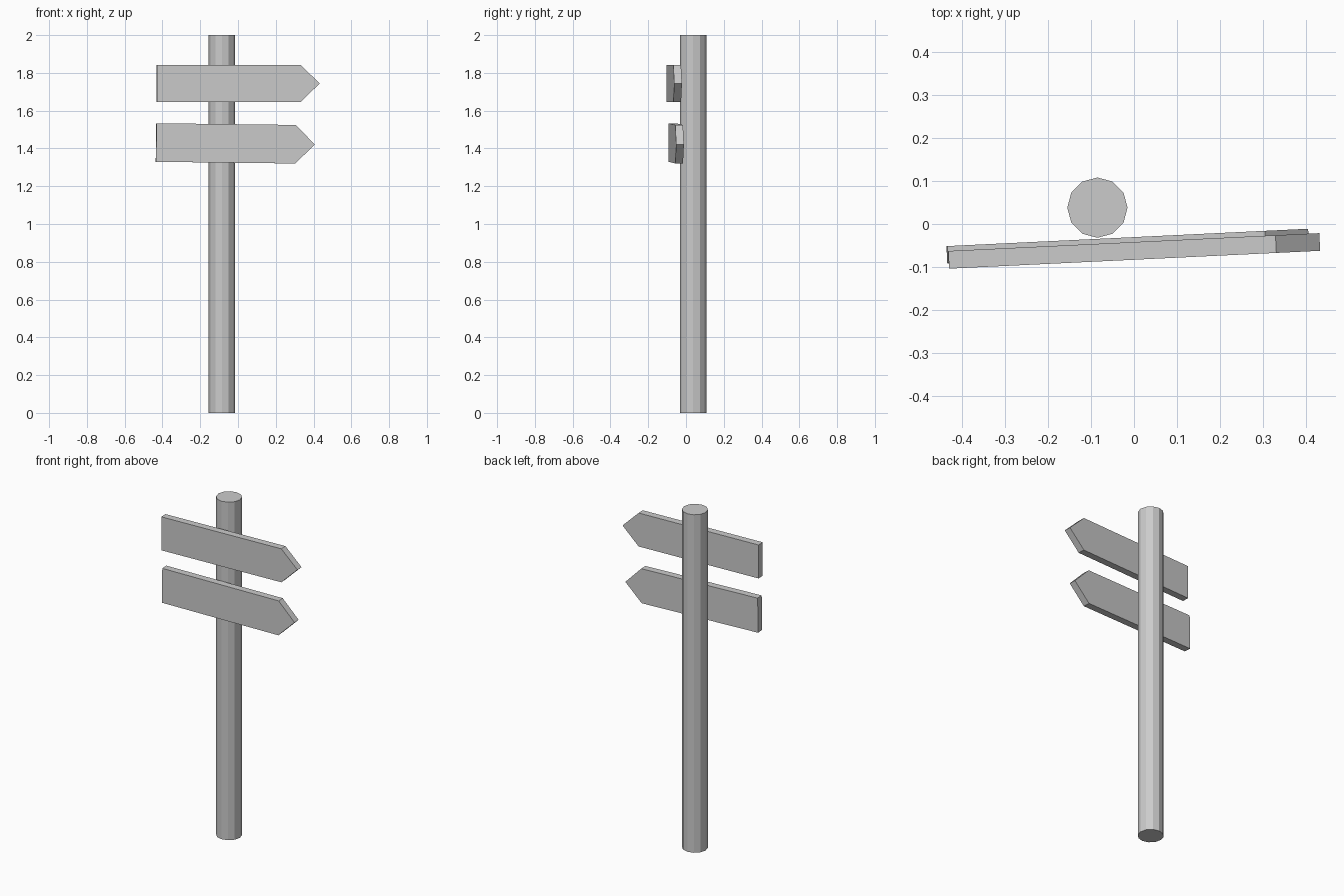
import bpy, bmesh
from math import radians
from mathutils import Euler

cube = bpy.data.objects.get("Cube")
if cube:
    bpy.data.objects.remove(cube, do_unlink=True)

# One plain grey for the whole signpost
grey = bpy.data.materials.new("plain_grey")
grey.use_nodes = True
colour = (0.6, 0.6, 0.6, 1.0)
grey.diffuse_color = colour
grey.node_tree.nodes["Principled BSDF"].inputs["Base Color"].default_value = colour


def add_object(name, bm, location, rotation=(0, 0, 0)):
    bmesh.ops.recalc_face_normals(bm, faces=bm.faces)
    mesh = bpy.data.meshes.new(name)
    bm.to_mesh(mesh)
    bm.free()
    mesh.materials.append(grey)
    obj = bpy.data.objects.new(name, mesh)
    obj.location = location
    obj.rotation_euler = Euler([radians(a) for a in rotation])
    bpy.context.collection.objects.link(obj)
    return obj


def arrow_board(name, left, shoulder, tip, half, location, droop):
    """Extruded arrow outline, turned slightly about the post."""
    thick = 0.041
    outline = [(left, -half), (shoulder, -half), (tip, 0), (shoulder, half), (left, half)]
    bm = bmesh.new()
    face = bm.faces.new([bm.verts.new((x, -thick / 2, z)) for x, z in outline])
    result = bmesh.ops.extrude_face_region(bm, geom=[face])
    verts = [v for v in result["geom"] if isinstance(v, bmesh.types.BMVert)]
    bmesh.ops.translate(bm, verts=verts, vec=(0, thick, 0))
    return add_object(name, bm, location, (0, droop, 2.75))


# Twelve-sided post
bm = bmesh.new()
bmesh.ops.create_cone(bm, cap_ends=True, segments=12, radius1=0.07, radius2=0.07, depth=2)
add_object("post", bm, (-0.085, 0.038, 1))

# Two arrow boards on the front of the post
arrow_board("upper_board", -0.431, 0.33, 0.432, 0.099, (0, -0.0625, 1.744), 0)
arrow_board("lower_board", -0.434, 0.304, 0.406, 0.102, (0, -0.051, 1.426), 0.7)
